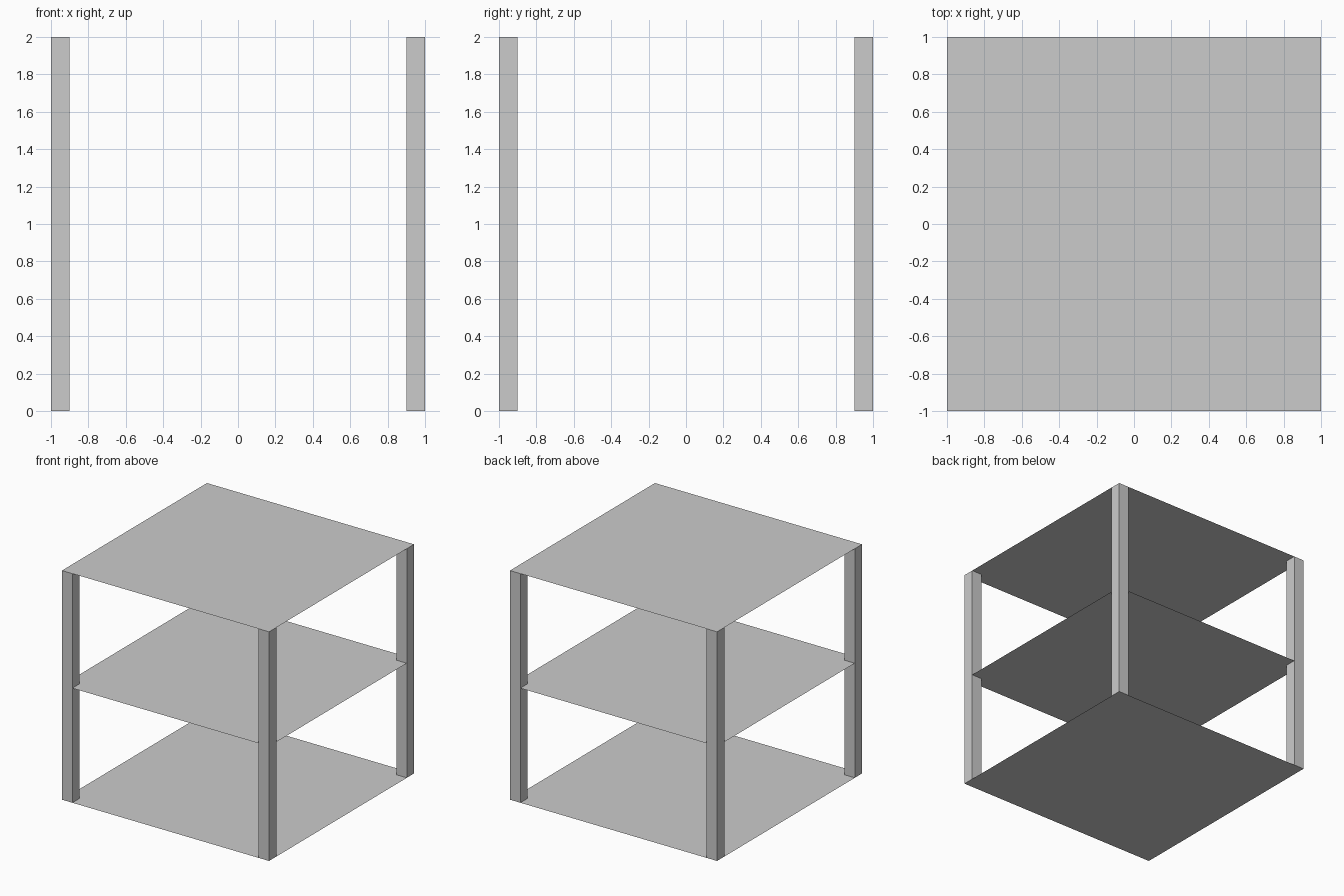
import bpy

if "Cube" in bpy.data.objects:
    bpy.data.objects.remove(bpy.data.objects["Cube"])

HALF = 1.0      # half the width of the unit
HEIGHT = 2.0
POST = 0.1      # square post thickness


def shelf(name, z):
    bpy.ops.mesh.primitive_plane_add(size=2 * HALF, location=(0, 0, z))
    bpy.context.object.name = name


def post(name, sx, sy):
    c = HALF - POST / 2
    bpy.ops.mesh.primitive_cube_add(size=1, location=(sx * c, sy * c, HEIGHT / 2))
    ob = bpy.context.object
    ob.name = name
    ob.scale = (POST, POST, HEIGHT)
    bpy.ops.object.transform_apply(location=False, rotation=False, scale=True)


# Thin sheet shelves
for name, z in (("bottom_shelf", 0), ("middle_shelf", HEIGHT / 2), ("top_shelf", HEIGHT)):
    shelf(name, z)

# Corner posts
for side, sx in (("left", -1), ("right", 1)):
    for end, sy in (("front", -1), ("back", 1)):
        post(f"{end}_{side}_post", sx, sy)
